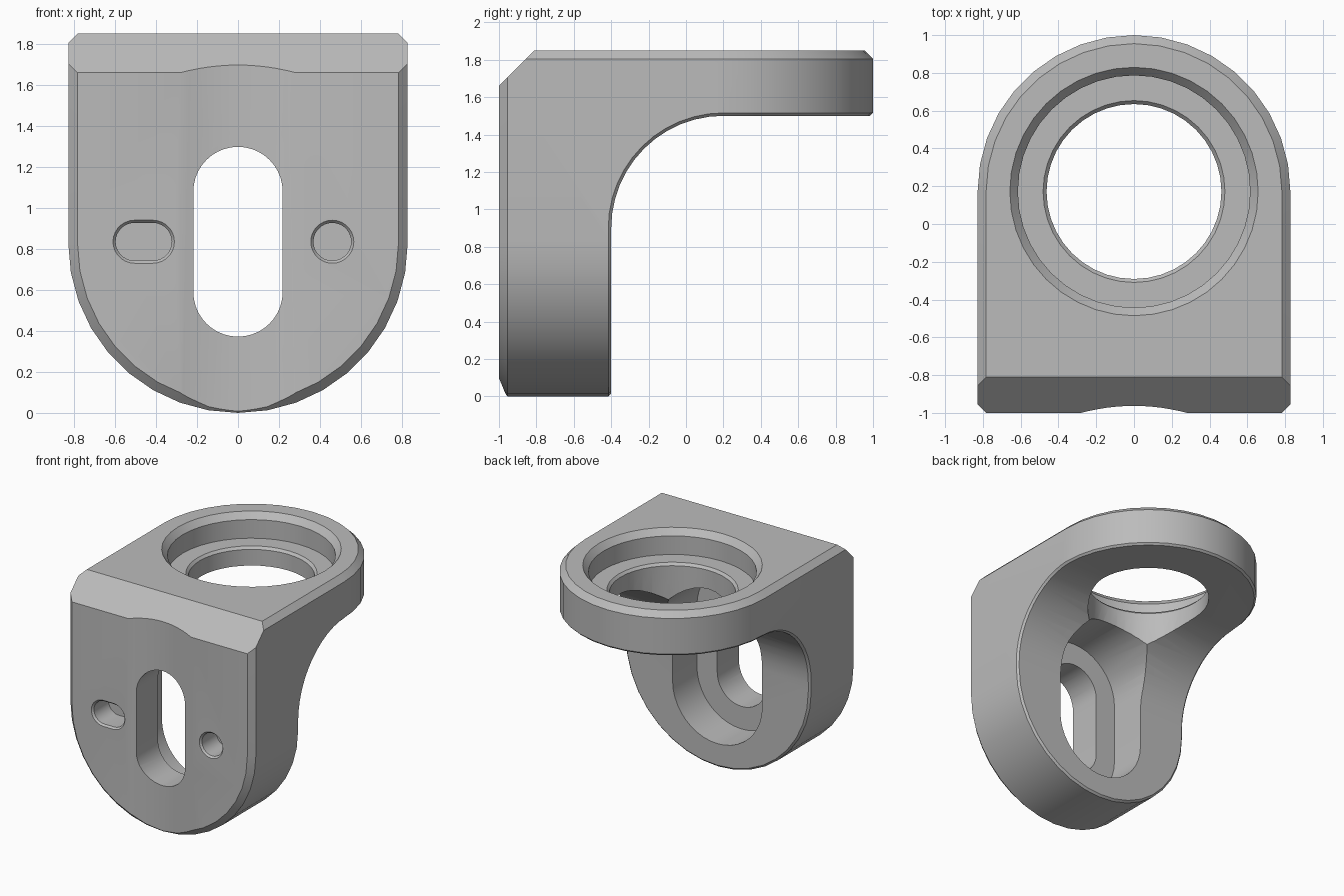
import bpy, bmesh, math
from math import sin, cos, pi

old = bpy.data.objects.get("Cube")
if old:
    bpy.data.objects.remove(old)

R = 0.828          # half width and end radius of both arms
CHAMFER = 0.045
RING_Y = 0.172     # centre of the round end of the top arm
SLOT_Z = (0.59, 1.08)

grey = bpy.data.materials.new("plain grey")
grey.use_nodes = True
grey.diffuse_color = (0.5, 0.5, 0.5, 1)
grey.node_tree.nodes["Principled BSDF"].inputs["Base Color"].default_value = (0.5, 0.5, 0.5, 1)


def loft(name, rings):
    """Closed solid through rings of equal point count."""
    bm = bmesh.new()
    loops = [[bm.verts.new(p) for p in ring] for ring in rings]
    n = len(loops[0])
    for a, b in zip(loops, loops[1:]):
        for i in range(n):
            bm.faces.new((a[i], a[(i + 1) % n], b[(i + 1) % n], b[i]))
    bm.faces.new(loops[0])
    bm.faces.new(loops[-1])
    bmesh.ops.recalc_face_normals(bm, faces=bm.faces)
    mesh = bpy.data.meshes.new(name)
    bm.to_mesh(mesh)
    bm.free()
    mesh.materials.append(grey)
    ob = bpy.data.objects.new(name, mesh)
    bpy.context.collection.objects.link(ob)
    return ob


def arc(cx, cy, r, start, end, n):
    return [(cx + r * cos(start + (end - start) * i / n),
             cy + r * sin(start + (end - start) * i / n)) for i in range(n + 1)]


def stadium(a, b, r, n=20):
    """Upright slot outline between centres (a) and (b)."""
    return arc(*b, r, 0, pi, n) + arc(*a, r, pi, 2 * pi, n)


def circle(r, n=40):
    return arc(0, RING_Y, r, 0, 2 * pi, n)[:-1]


def in_front(pts, y):
    return [(u, y, v) for u, v in pts]


def in_top(pts, z):
    return [(u, v, z) for u, v in pts]


def boolean(body, tool, operation):
    mod = body.modifiers.new(tool.name, 'BOOLEAN')
    mod.object, mod.operation, mod.solver = tool, operation, 'EXACT'
    bpy.context.view_layer.objects.active = body
    bpy.ops.object.modifier_apply(modifier=mod.name)
    bpy.data.objects.remove(tool)


# Angle profile with filleted inner corner, extruded across the width
side = [(-1.2, -0.2), (-0.4, -0.2)] + arc(0.2, 0.9, 0.6, pi, pi / 2, 12)
side += [(1.2, 1.5), (1.2, 2.0), (-0.66, 2.0), (-1.2, 1.46)]
bracket = loft("angle_bracket", [[(x, y, z) for y, z in side] for x in (-1.1, 1.1)])


# Rounded silhouettes of the upright and the top arm, chamfered on the outside
def upright(r):
    return arc(0, R, r, pi, 2 * pi, 18) + [(r, 3), (-r, 3)]


def top_arm(r):
    return arc(0, RING_Y, r, 0, pi, 18) + [(-r, -2), (r, -2)]


boolean(bracket, loft("upright_outline", [
    in_front(upright(R - CHAMFER), -1), in_front(upright(R), CHAMFER - 1),
    in_front(upright(R), 2)]), 'INTERSECT')
boolean(bracket, loft("top_outline", [
    in_top(top_arm(R - CHAMFER), 1.85), in_top(top_arm(R), 1.85 - CHAMFER),
    in_top(top_arm(R), -1)]), 'INTERSECT')

# Small chamfer along the rim of the inner surface
bm = bmesh.new()
bm.from_mesh(bracket.data)
bmesh.ops.remove_doubles(bm, verts=bm.verts, dist=0.0005)
rim = [e for e in bm.edges if e.calc_face_angle(0) > 0.6
       and all(v.co.y > -0.41 and v.co.z < 1.51 for v in e.verts)]
bmesh.ops.bevel(bm, geom=rim, offset=0.02, segments=1, affect='EDGES', clamp_overlap=True)
bm.to_mesh(bracket.data)
bm.free()

# Seat and through hole in the top arm
boolean(bracket, loft("ring_seat", [
    in_top(circle(0.615), 1.65), in_top(circle(0.615), 1.80),
    in_top(circle(0.70), 1.90)]), 'DIFFERENCE')
boolean(bracket, loft("ring_hole", [
    in_top(circle(0.463), 0.5), in_top(circle(0.463), 1.63),
    in_top(circle(0.50), 1.67)]), 'DIFFERENCE')

# Long slot with a wider recess behind it
low, high = (0, SLOT_Z[0]), (0, SLOT_Z[1])
for name, r, y0, y1 in (("slot_recess", 0.4, -0.71, 0.5), ("long_slot", 0.218, -1.2, -0.3)):
    pts = stadium(low, high, r)
    boolean(bracket, loft(name, [in_front(pts, y0), in_front(pts, y1)]), 'DIFFERENCE')

# Shallow upright groove down the front face
groove = arc(0, -2.043, 1.08, pi / 2 - 0.4, pi / 2 + 0.4, 18)
boolean(bracket, loft("front_groove", [in_top(groove, -0.5), in_top(groove, 2.5)]), 'DIFFERENCE')


# Blind mounting holes, one round and one elongated
def wide_hole(x, half, r):
    ends = arc(x + half, 0.835, r, -pi / 2, pi / 2, 14) + arc(x - half, 0.835, r, pi / 2, 1.5 * pi, 14)
    return ends if half else ends[:14] + ends[15:-1]


for name, x, half in (("round_hole", 0.46, 0), ("wide_hole", -0.46, 0.045)):
    boolean(bracket, loft(name, [
        in_front(wide_hole(x, half, 0.118), -1.015),
        in_front(wide_hole(x, half, 0.092), -0.985),
        in_front(wide_hole(x, half, 0.092), -0.8)]), 'DIFFERENCE')

# Smooth curves, crisp edges
bpy.ops.object.select_all(action='DESELECT')
bracket.select_set(True)
bpy.context.view_layer.objects.active = bracket
bpy.ops.object.shade_smooth_by_angle(angle=math.radians(25))
